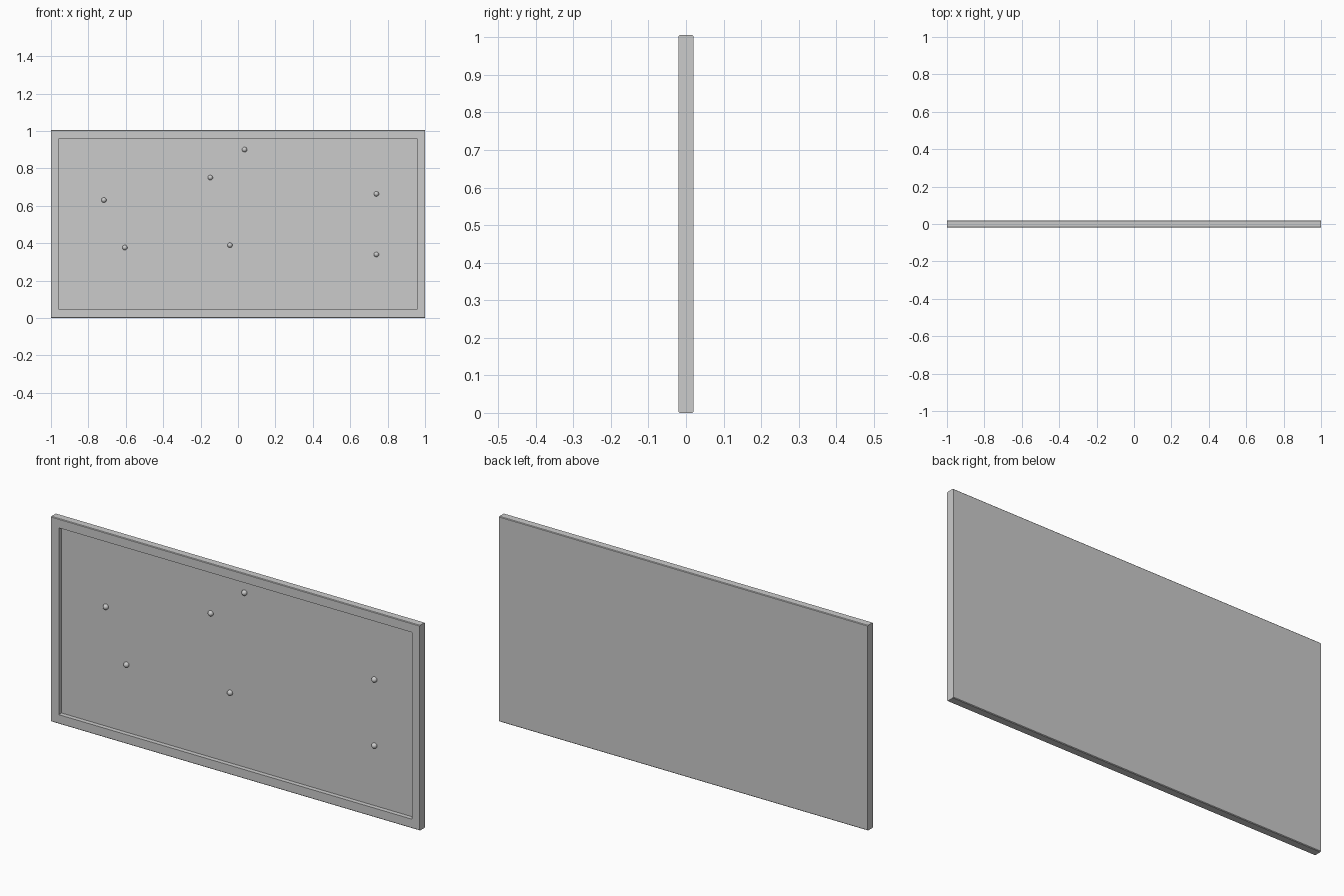
import bpy, bmesh

if "Cube" in bpy.data.objects:
    bpy.data.objects.remove(bpy.data.objects["Cube"])

WIDTH, DEPTH, HEIGHT = 2.0, 0.04, 1.006
BORDER, RECESS = 0.044, 0.022

# Framed board: slab with eased long edges and a recessed front panel
bm = bmesh.new()
bmesh.ops.create_cube(bm, size=1)
for v in bm.verts:
    v.co.x *= WIDTH
    v.co.y *= DEPTH
    v.co.z = (v.co.z + 0.5) * HEIGHT
bm.normal_update()
long_edges = [e for e in bm.edges
              if abs(e.verts[0].co.x - e.verts[1].co.x) > 1]
bmesh.ops.bevel(bm, geom=long_edges, offset=0.003, segments=1,
                affect='EDGES', profile=0.5)
bm.normal_update()
front = min(bm.faces, key=lambda f: f.calc_center_median().y)
bmesh.ops.inset_region(bm, faces=[front], thickness=BORDER - 0.002,
                       use_even_offset=True)
panel = bmesh.ops.extrude_discrete_faces(bm, faces=[front])["faces"][0]
bmesh.ops.translate(bm, verts=panel.verts, vec=(0, RECESS, 0))
bmesh.ops.recalc_face_normals(bm, faces=bm.faces)
mesh = bpy.data.meshes.new("framed_board")
bm.to_mesh(mesh)
bm.free()
board = bpy.data.objects.new("framed_board", mesh)
bpy.context.collection.objects.link(board)


# Round pins pushed into the panel
def add_pin(index, x, z):
    bpy.ops.mesh.primitive_uv_sphere_add(segments=24, ring_count=12,
                                         radius=0.0135, location=(x, 0, z))
    pin = bpy.context.object
    pin.name = f"pin_{index}"
    bpy.ops.object.shade_smooth()


pins = [(-0.717, 0.631), (-0.605, 0.377), (-0.148, 0.751), (0.035, 0.901),
        (-0.043, 0.39), (0.74, 0.664), (0.74, 0.34)]
for i, (x, z) in enumerate(pins, 1):
    add_pin(i, x, z)
